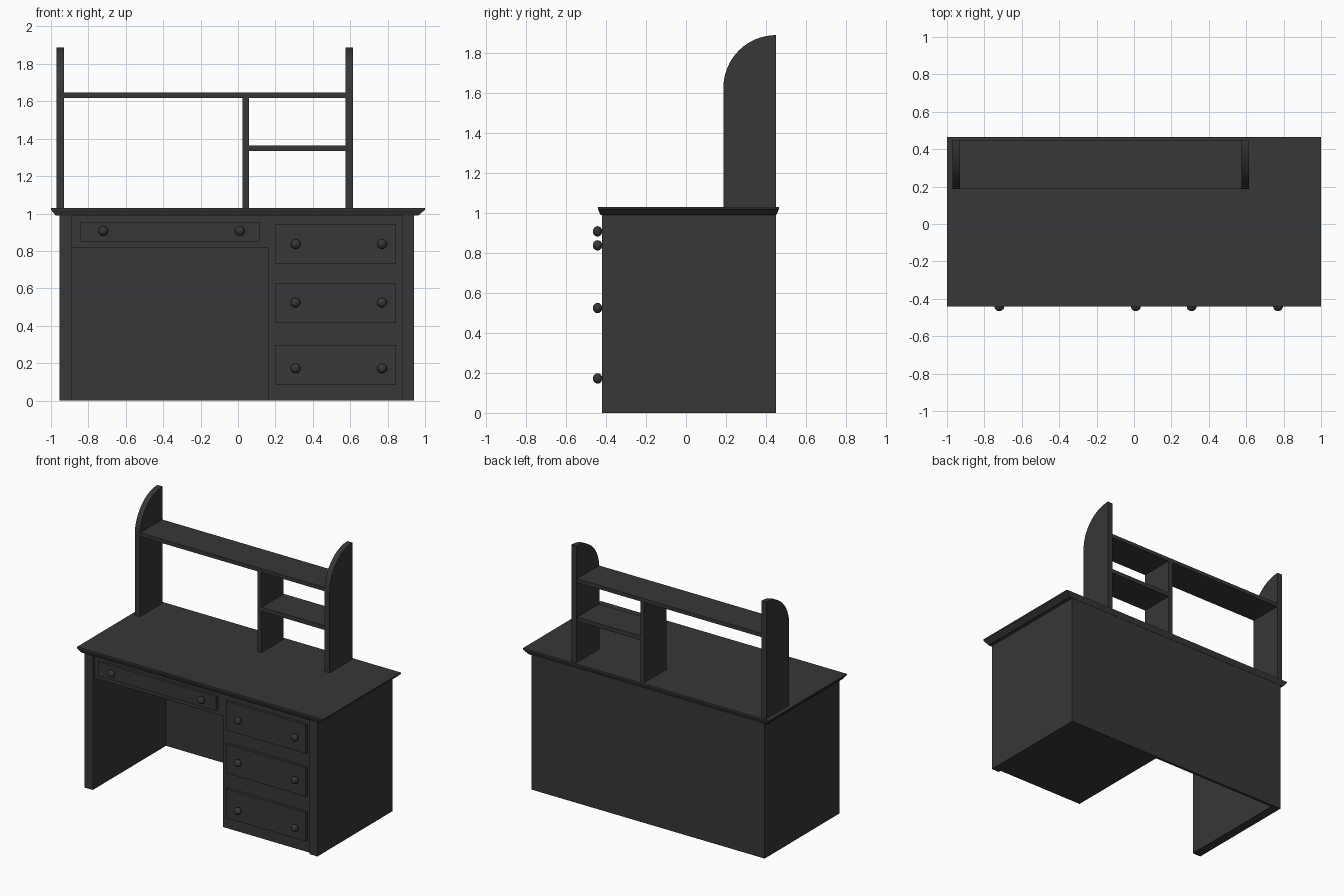
import bpy
import bmesh
import math
from mathutils import Matrix

cube = bpy.data.objects.get("Cube")
if cube:
    bpy.data.objects.remove(cube, do_unlink=True)

# Single painted finish
paint = bpy.data.materials.new("charcoal_paint")
paint.use_nodes = True
color = (0.038, 0.038, 0.038, 1)
paint.diffuse_color = color
bsdf = next(n for n in paint.node_tree.nodes if n.type == "BSDF_PRINCIPLED")
bsdf.inputs["Base Color"].default_value = color
bsdf.inputs["Roughness"].default_value = 0.6


def finish(name, bm):
    bmesh.ops.recalc_face_normals(bm, faces=bm.faces[:])
    mesh = bpy.data.meshes.new(name)
    bm.to_mesh(mesh)
    bm.free()
    mesh.materials.append(paint)
    obj = bpy.data.objects.new(name, mesh)
    bpy.context.collection.objects.link(obj)
    return obj


def loft(name, rings):
    """Closed solid through matching rings of points."""
    bm = bmesh.new()
    loops = [[bm.verts.new(p) for p in ring] for ring in rings]
    bm.faces.new(loops[0])
    bm.faces.new(loops[-1])
    for a, b in zip(loops, loops[1:]):
        for i in range(len(a)):
            j = (i + 1) % len(a)
            bm.faces.new((a[i], a[j], b[j], b[i]))
    return finish(name, bm)


def rect(x, y, z):
    return [(x[0], y[0], z), (x[1], y[0], z), (x[1], y[1], z), (x[0], y[1], z)]


def box(name, x, y, z):
    return loft(name, [rect(x, y, z[0]), rect(x, y, z[1])])


def knob(name, x, z):
    bm = bmesh.new()
    shape = Matrix.Translation((x, -0.442, z)) @ Matrix.Diagonal((1, 0.9, 1, 1))
    bmesh.ops.create_uvsphere(bm, u_segments=20, v_segments=12, radius=0.026, matrix=shape)
    for f in bm.faces:
        f.smooth = True
    finish(name, bm)


def drawer(name, x, z, knob_xs, knob_z):
    box(name + "_front", x, (FRONT, FACE + 0.005), z)
    for side, kx in zip(("right", "left"), knob_xs):
        knob(f"{name}_{side}_knob", kx, knob_z)


FRONT, FACE, BACK = -0.42, -0.40, 0.45
TOP = 0.99

# Desk carcass
box("right_side_panel", (-0.955, -0.887), (FRONT, BACK), (0, TOP))
box("left_side_panel", (0.877, 0.94), (FRONT, BACK), (0, TOP))
box("back_panel", (-0.887, 0.16), (BACK - 0.02, BACK), (0, TOP))
box("drawer_cabinet", (0.16, 0.877), (FACE, BACK), (0, TOP))
box("kneehole_drawer_case", (-0.887, 0.16), (FACE, BACK - 0.02), (0.815, TOP))

# Desktop with a tapered underside edge
loft("desktop", [
    rect((-0.975, 0.965), (-0.428, 0.452), TOP),
    rect((-1, 1), (-0.44, 0.465), 1.02),
    rect((-1, 1), (-0.44, 0.465), 1.03),
])

# Drawers and knobs
drawer("pencil_drawer", (-0.845, 0.117), (0.85, 0.955), (-0.72, 0.01), 0.907)
for label, low, kz in (("top", 0.73, 0.837), ("middle", 0.415, 0.524), ("bottom", 0.085, 0.172)):
    drawer(label + "_drawer", (0.197, 0.845), (low, low + 0.213), (0.308, 0.77), kz)

# Hutch sides with a quarter-round front top corner
RADIUS = 0.263
profile = [(BACK, 1.03), (BACK - RADIUS, 1.03)]
for i in range(17):
    a = math.pi / 2 * i / 16
    profile.append((BACK - RADIUS * math.cos(a), 1.625 + RADIUS * math.sin(a)))
for label, x0 in (("right", -0.97), ("left", 0.574)):
    loft(f"hutch_{label}_side", [[(x, y, z) for y, z in profile] for x in (x0, x0 + 0.041)])

# Hutch shelves and divider
depth = (0.19, 0.446)
box("hutch_long_shelf", (-0.929, 0.574), depth, (1.618, 1.646))
box("hutch_divider", (0.025, 0.059), depth, (1.03, 1.618))
box("hutch_short_shelf", (0.059, 0.574), depth, (1.333, 1.364))
